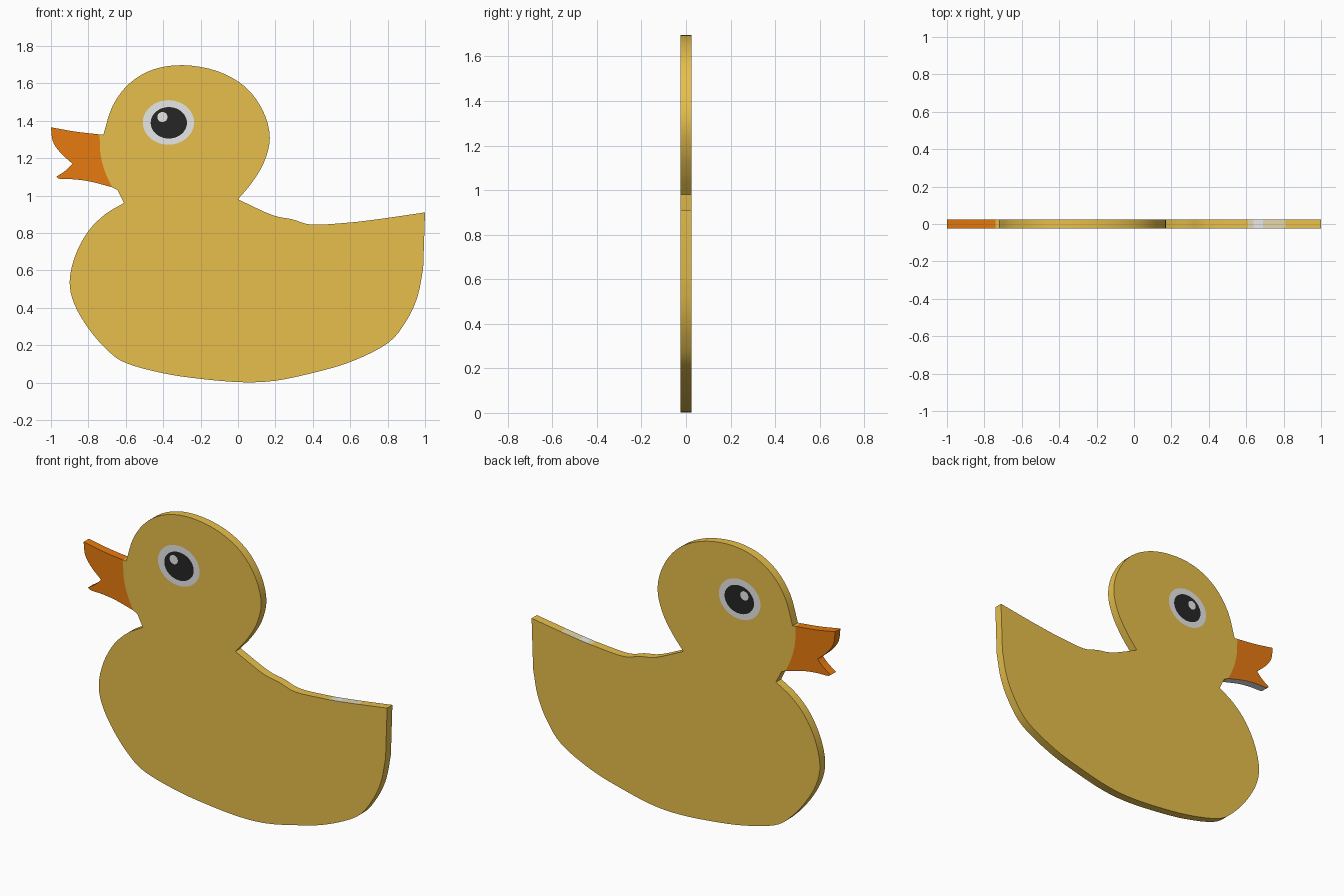
import bpy, bmesh, math
from mathutils import Vector

if "Cube" in bpy.data.objects:
    bpy.data.objects.remove(bpy.data.objects["Cube"])

HALF = 0.025  # half thickness of the cut-out


def material(name, r, g, b):
    def lin(c):
        c /= 255
        return c / 12.92 if c < 0.04045 else ((c + 0.055) / 1.055) ** 2.4
    m = bpy.data.materials.new(name)
    m.diffuse_color = (lin(r), lin(g), lin(b), 1)
    m.use_nodes = True
    m.node_tree.nodes["Principled BSDF"].inputs["Base Color"].default_value = m.diffuse_color
    return m


gold = material("gold_yellow", 232, 192, 76)
orange = material("beak_orange", 236, 125, 16)
white = material("eye_white", 232, 232, 232)
black = material("pupil_black", 38, 38, 38)
cream = material("pale_cream", 228, 214, 170)


def smooth(pts, steps=4):
    """Smooth curve through the points; ends stay sharp corners."""
    p = [Vector(q) for q in pts]
    p = [2 * p[0] - p[1]] + p + [2 * p[-1] - p[-2]]
    out = []
    for a, b, c, d in zip(p, p[1:], p[2:], p[3:]):
        for k in range(steps):
            t = k / steps
            v = 0.5 * (2 * b + (c - a) * t + (2 * a - 5 * b + 4 * c - d) * t * t
                       + (3 * b - a - 3 * c + d) * t ** 3)
            out.append(Vector((v.x, max(v.y, 0))))
    return out + [p[-2]]


def make_object(name, bm, mats):
    me = bpy.data.meshes.new(name)
    bm.to_mesh(me)
    bm.free()
    for m in mats:
        me.materials.append(m)
    ob = bpy.data.objects.new(name, me)
    bpy.context.collection.objects.link(ob)
    return ob


def slab(name, sections, seam, mats, rule):
    """Extruded outline, anticlockwise from the front; the seam section has no wall."""
    pts, open_edges = [], set()
    for n, s in enumerate(sections):
        for q in s[:-1]:
            if n == seam:
                open_edges.add(len(pts))
            pts.append(q)
    bm = bmesh.new()
    f = [bm.verts.new((p[0], -HALF, p[1])) for p in pts]
    b = [bm.verts.new((p[0], HALF, p[1])) for p in pts]
    bm.faces.new(f)
    bm.faces.new(b[::-1])
    for i in range(len(pts)):
        if i in open_edges:
            continue
        j = (i + 1) % len(pts)
        face = bm.faces.new((f[i], b[i], b[j], f[j]))
        face.normal_update()
        face.material_index = rule(face.calc_center_median(), face.normal)
    ob = make_object(name, bm, mats)
    bpy.ops.object.select_all(action='DESELECT')
    ob.select_set(True)
    bpy.context.view_layer.objects.active = ob
    bpy.ops.object.shade_smooth_by_angle(angle=math.radians(30))
    return ob


# Outline sections
belly = smooth([(-.61, .96), (-.71, .90), (-.80, .81), (-.87, .68), (-.90, .54),
                (-.875, .42), (-.80, .29), (-.70, .175), (-.60, .105), (-.40, .05),
                (-.20, .02), (.02, .002), (.20, .01), (.40, .052), (.60, .11),
                (.80, .21), (.90, .33), (.96, .46), (.99, .61)])
tail_end = [(.99, .61), (1.0, .91)]
back = smooth([(1.0, .91), (.81, .882), (.69, .866), (.64, .86), (.61, .857),
               (.50, .848), (.42, .844), (.36, .85), (.29, .873), (.18, .897), (0, .98)])
head = smooth([(0, .98), (.075, 1.07), (.14, 1.18), (.17, 1.31), (.135, 1.45),
               (.04, 1.58), (-.11, 1.665), (-.29, 1.697), (-.45, 1.675),
               (-.58, 1.60), (-.67, 1.48), (-.72, 1.325)])
brow = [(-.72, 1.325), (-.74, 1.327)]
seam = smooth([(-.74, 1.327), (-.735, 1.22), (-.712, 1.13), (-.674, 1.045)])
chin = [(-.674, 1.045), (-.645, 1.03), (-.61, .96)]

# Body and head, with a pale patch on the top edge of the tail


def tail_rule(c, n):
    if n.z > 0.5 and c.z < 1:
        if .64 < c.x < .69:
            return 2
        if .61 < c.x < .81:
            return 1
    return 0


slab("duck_body", [belly, tail_end, back, head, brow, seam, chin], 5,
     [gold, cream, white], tail_rule)

# Beak, pale along its underside edge
upper_beak = smooth([(-.74, 1.327), (-.87, 1.342), (-1.0, 1.365)])
mouth_top = smooth([(-1.0, 1.365), (-.99, 1.29), (-.95, 1.23), (-.885, 1.17)])
mouth_low = smooth([(-.885, 1.17), (-.92, 1.135), (-.972, 1.10)])
lower_beak = smooth([(-.972, 1.10), (-.95, 1.089), (-.88, 1.087), (-.79, 1.075), (-.674, 1.045)])
slab("beak", [upper_beak, mouth_top, mouth_low, lower_beak, seam[::-1]], 4,
     [orange, white], lambda c, n: 1 if n.z < -0.7 and c.z < 1.1 else 0)


# Eyes on both sides, as thin stacked discs
def disc(name, x, z, rx, rz, lift, mat):
    bm = bmesh.new()
    for side in (-1, 1):
        ring = [bm.verts.new((x + rx * math.cos(math.tau * k / 40), side * (HALF + lift),
                              z + rz * math.sin(math.tau * k / 40))) for k in range(40)]
        bm.faces.new(ring if side < 0 else ring[::-1])
    make_object(name, bm, [mat])


disc("eye_whites", -.372, 1.391, .137, .119, .001, white)
disc("pupils", -.370, 1.389, .097, .084, .002, black)
disc("eye_glints", -.404, 1.420, .027, .027, .003, white)
